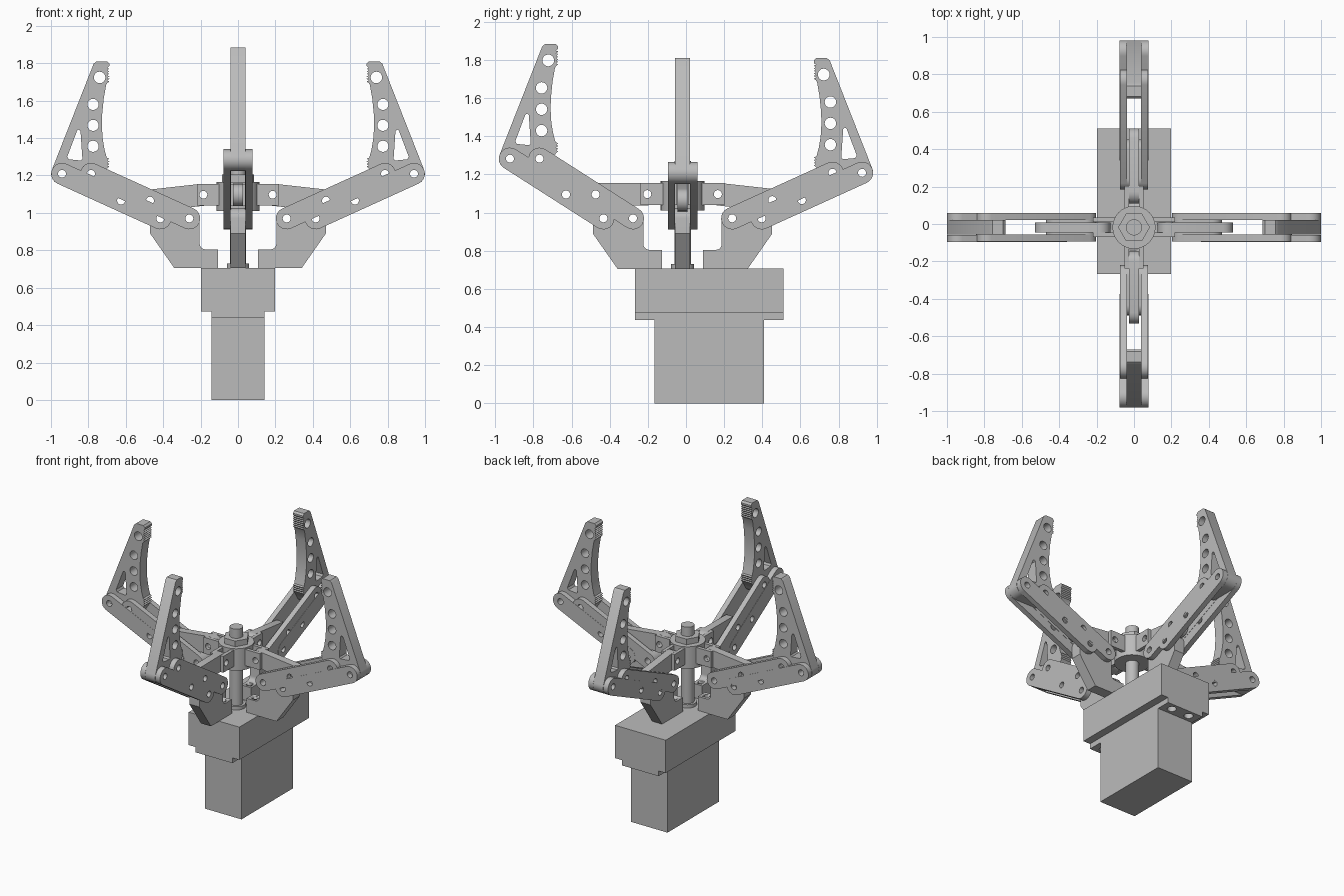
import bpy, bmesh, math
from mathutils import Matrix, Vector

if "Cube" in bpy.data.objects:
    bpy.data.objects.remove(bpy.data.objects["Cube"])

CY = -0.018          # gripper axis offset in y
PIN = 0.021          # pivot hole radius
grey = bpy.data.materials.new("plain_grey")
grey.diffuse_color = (0.5, 0.5, 0.5, 1)
grey.use_nodes = True
grey.node_tree.nodes["Principled BSDF"].inputs["Base Color"].default_value = grey.diffuse_color


def circle(c, r, n=20):
    return [(c[0] + r * math.cos(2 * math.pi * i / n), c[1] + r * math.sin(2 * math.pi * i / n)) for i in range(n)]


def arc(c, r, a0, a1, n=10):
    return [(c[0] + r * math.cos(math.radians(a0 + (a1 - a0) * i / n)),
             c[1] + r * math.sin(math.radians(a0 + (a1 - a0) * i / n))) for i in range(n + 1)]


def capsule(p, q, r):
    a = math.degrees(math.atan2(q[1] - p[1], q[0] - p[0]))
    return arc(q, r, a - 90, a + 90) + arc(p, r, a + 90, a + 270)


def plate(name, outline, holes, lo, hi, matrix):
    """Flat profile with holes, thick from lo to hi along its own normal."""
    cu = bpy.data.curves.new(name, 'CURVE')
    cu.dimensions, cu.fill_mode, cu.extrude = '2D', 'BOTH', (hi - lo) / 2
    for loop in [outline] + holes:
        s = cu.splines.new('POLY')
        s.points.add(len(loop) - 1)
        for pt, co in zip(s.points, loop):
            pt.co = (co[0], co[1], 0, 1)
        s.use_cyclic_u = True
    tmp = bpy.data.objects.new(name + "_curve", cu)
    bpy.context.collection.objects.link(tmp)
    dg = bpy.context.evaluated_depsgraph_get()
    me = bpy.data.meshes.new_from_object(tmp.evaluated_get(dg))
    bpy.data.objects.remove(tmp)
    bpy.data.curves.remove(cu)
    bm = bmesh.new()
    bm.from_mesh(me)
    bmesh.ops.remove_doubles(bm, verts=bm.verts, dist=1e-5)
    bmesh.ops.transform(bm, matrix=matrix @ Matrix.Translation((0, 0, (lo + hi) / 2)), verts=bm.verts)
    bmesh.ops.recalc_face_normals(bm, faces=bm.faces)
    bm.to_mesh(me)
    bm.free()
    return finish(name, me)


def finish(name, me):
    me.name = name
    me.materials.clear()
    me.materials.append(grey)
    ob = bpy.data.objects.new(name, me)
    bpy.context.collection.objects.link(ob)
    bpy.ops.object.select_all(action='DESELECT')
    ob.select_set(True)
    bpy.context.view_layer.objects.active = ob
    bpy.ops.object.shade_smooth_by_angle(angle=math.radians(30))
    return ob


def box(name, x0, x1, y0, y1, z0, z1):
    return plate(name, [(x0, y0), (x1, y0), (x1, y1), (x0, y1)], [], z0, z1, Matrix.Identity(4))


def disc(name, r, z0, z1, n=32):
    return plate(name, circle((0, 0), r, n), [], z0, z1, Matrix.Translation((0, CY, 0)))


def teeth(x, z0, z1, n, depth=0.011):
    """Saw-tooth edge running downward."""
    pts = []
    for i in range(n):
        z = z0 + (z1 - z0) * i / n
        pts += [(x, z), (x + depth, z + (z1 - z0) / n * 0.75)]
    return pts


# Motor and gearbox
box("motor_body", -0.143, 0.143, -0.165, 0.41, 0, 0.45)
plate("motor_flange", [(-0.143, -0.268), (0.143, -0.268), (0.143, 0.51), (-0.143, 0.51)],
      [circle((x, y), 0.03) for x in (-0.07, 0.07) for y in (-0.217, 0.46)],
      0.437, 0.475, Matrix.Identity(4))
box("gearbox", -0.198, 0.198, -0.268, 0.51, 0.474, 0.706)

# Lead screw, hub and nut
disc("screw_collar", 0.06, 0.70, 0.73)
disc("lead_screw", 0.043, 0.70, 1.27)
disc("hub", 0.115, 1.01, 1.165)
disc("hex_nut", 0.085, 1.16, 1.205, 6)


def finger_assembly(tag, angle, dr, dz):
    """One finger on its parallel linkage; dr, dz shift the finger from the lowest pose."""
    m = Matrix.Translation((0, CY, 0)) @ Matrix.Rotation(math.radians(angle), 4, 'Z') @ Matrix.Rotation(math.pi / 2, 4, 'X')
    in_a, in_b = (0.26, 0.97), (0.415, 0.97)
    out_a, out_b = (0.786 + dr, 1.209 + dz), (0.941 + dr, 1.209 + dz)

    def along(p, q, t):
        return (p[0] + (q[0] - p[0]) * t, p[1] + (q[1] - p[1]) * t)

    # Fixed bracket with a bolt hole in its foot
    body = ([(0.107, 0.704), (0.34, 0.704), (0.47, 0.89)] + arc(in_b, 0.055, 0, 90) + arc(in_a, 0.055, 90, 180)
            + [(0.205, 0.835)] + arc((0.175, 0.835), 0.03, 0, -90, 5) + [(0.107, 0.805)])
    bracket = plate("bracket_" + tag, body, [circle(in_a, PIN), circle(in_b, PIN)], -0.039, 0.039, m)
    cutter = plate("bolt_cutter_" + tag, circle((0, 0), 0.02), [], 0.74, 0.9,
                   Matrix.Translation(m @ Vector((0.15, 0, 0))))
    cutter.hide_render = True
    cutter.hide_viewport = True
    mod = bracket.modifiers.new("bolt_hole", 'BOOLEAN')
    mod.operation, mod.solver, mod.object = 'DIFFERENCE', 'EXACT', cutter

    # Paired parallel links on both sides
    for side, s in (("left", -1), ("right", 1)):
        for link, p, q, t0, t1 in (("inner", in_a, out_a, 0.0385, 0.0755), ("outer", in_b, out_b, 0.04, 0.077)):
            holes = [circle(along(p, q, t), PIN) for t in (0, 0.4, 1)]
            lo, hi = sorted((s * t0, s * t1))
            plate(f"{link}_link_{side}_{tag}", capsule(p, q, 0.058), holes, lo, hi, m)
        # Hub lugs
        lo, hi = sorted((s * 0.028, s * 0.052))
        plate(f"hub_lug_{side}_{tag}", [(0.08, 1.04), (0.22, 1.04), (0.22, 1.155), (0.08, 1.155)],
              [circle((0.185, 1.097), PIN)], lo, hi, m)

    # Push rod from hub to inner link
    p, q = (0.185, 1.097), along(in_a, out_a, 0.4)
    plate("push_rod_" + tag, capsule(p, q, 0.059), [circle(p, PIN), circle(q, PIN)], -0.027, 0.027, m)

    # Finger with toothed tip, hollow grip and lightening holes
    outline = ([(0.772, 1.797), (0.757, 1.81), (0.70, 1.81), (0.688, 1.797)]
               + teeth(0.688, 1.785, 1.69, 7)
               + [(0.705, 1.685), (0.718, 1.61), (0.726, 1.53), (0.728, 1.47), (0.724, 1.40), (0.714, 1.34), (0.702, 1.295)]
               + teeth(0.688, 1.29, 1.235, 4)
               + arc((0.786, 1.209), 0.058, 200, 270, 6) + arc((0.941, 1.209), 0.058, 270, 380, 10))
    slot = [(0.842, 1.437), (0.85, 1.446), (0.86, 1.44), (0.913, 1.30), (0.905, 1.286), (0.84, 1.28), (0.832, 1.29)]
    holes = [circle((0.74, 1.724), 0.031), slot, circle((0.786, 1.209), PIN), circle((0.941, 1.209), PIN)]
    holes += [circle((0.775, z), 0.03) for z in (1.58, 1.468, 1.356)]
    plate("finger_" + tag, outline, holes, -0.039, 0.039, m @ Matrix.Translation((dr, dz, 0)))


finger_assembly("right", 0, 0, 0)
finger_assembly("back", 90, 0, 0)
finger_assembly("left", 180, 0, 0)
finger_assembly("front", 270, -0.036, 0.074)
